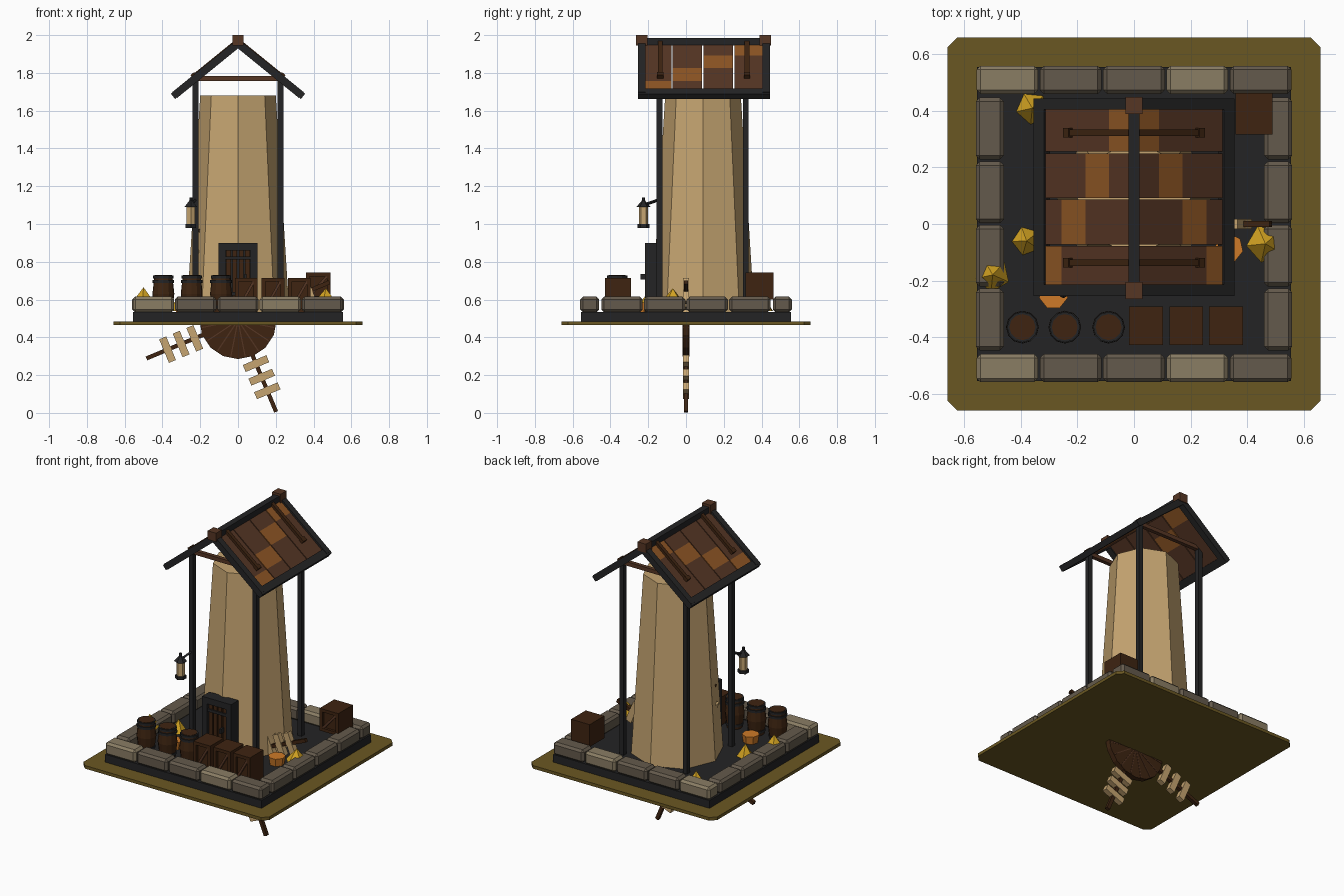
import bpy, bmesh, math
from mathutils import Matrix, Vector

if "Cube" in bpy.data.objects:
    bpy.data.objects.remove(bpy.data.objects["Cube"])

def material(name, r, g, b):
    lin = lambda c: ((c / 255 + 0.055) / 1.055) ** 2.4
    m = bpy.data.materials.new(name)
    m.diffuse_color = (lin(r), lin(g), lin(b), 1)
    m.use_nodes = True
    m.node_tree.nodes["Principled BSDF"].inputs["Base Color"].default_value = m.diffuse_color
    return m

GRASS = material("olive grass", 106, 87, 34)
STONE = material("grey stone", 100, 90, 76)
PALE = material("pale stone", 138, 125, 100)
IRON = material("dark iron", 36, 36, 37)
DARK = material("dark wood", 62, 36, 17)
BROWN = material("roof brown", 86, 54, 36)
RUST = material("roof orange", 142, 86, 36)
TAN = material("tan plaster", 198, 165, 113)
GOLD = material("gold", 212, 164, 34)
ORANGE = material("orange ore", 206, 122, 40)

def finish(name, bm, mat):
    me = bpy.data.meshes.new(name)
    bm.to_mesh(me)
    bm.free()
    me.materials.append(mat)
    ob = bpy.data.objects.new(name, me)
    bpy.context.collection.objects.link(ob)
    return ob

def box(name, c, size, mat, rot=0, bevel=0, vertical_only=False):
    """Box by centre and size, turned about the y axis."""
    bm = bmesh.new()
    bmesh.ops.create_cube(bm, size=1, matrix=Matrix.Diagonal((*size, 1)))
    if bevel:
        edges = [e for e in bm.edges if not vertical_only
                 or abs(e.verts[0].co.z - e.verts[1].co.z) > 1e-4]
        bmesh.ops.bevel(bm, geom=edges, offset=bevel, segments=1, affect='EDGES')
    bm.transform(Matrix.Translation(c) @ Matrix.Rotation(rot, 4, 'Y'))
    return finish(name, bm, mat)

def span(name, x, y, z, mat, **kw):
    """Box by its ranges on the three axes."""
    c = [(a + b) / 2 for a, b in (x, y, z)]
    return box(name, c, [b - a for a, b in (x, y, z)], mat, **kw)

def cone(name, c, z0, z1, r0, r1, n, mat, turn=0):
    bm = bmesh.new()
    bmesh.ops.create_cone(bm, cap_ends=True, segments=n, radius1=r0, radius2=r1, depth=z1 - z0,
                          matrix=Matrix.Translation((c[0], c[1], (z0 + z1) / 2)) @ Matrix.Rotation(turn, 4, 'Z'))
    return finish(name, bm, mat)

# Ground plate, slab and stone border
span("grass_plate", (-.66, .66), (-.66, .66), (.465, .485), GRASS, bevel=.035, vertical_only=True)
span("slab", (-.555, .555), (-.555, .555), (.485, .535), IRON)
for s in (-1, 1):
    for i in range(5):
        box("border_stone", (-.448 + .224 * i, s * .51, .574), (.218, .1, .082),
            PALE if i in (0, 3) else STONE, bevel=.014)
    for i in range(4):
        box("side_border_stone", (s * .51, -.338 + .2253 * i, .574), (.1, .218, .082), STONE, bevel=.014)

# Tapered octagonal tower
CY = .09
cone("tower", (0, CY), .53, 1.68, .272, .2, 8, TAN)

# Corner posts and tie beams
for y in (-.14, .317):
    for s in (-1, 1):
        box("post", (s * .225, y, 1.152), (.03, .03, 1.236), IRON)
    box("tie_beam", (0, y, 1.77), (.43, .025, .025), BROWN)

# Pitched roof
SLOPE = math.atan(.812)
def on_slope(name, s, x0, x1, y0, y1, ridge_z, thick, mat):
    x = (x0 + x1) / 2
    box(name, (s * x, (y0 + y1) / 2, ridge_z - .812 * x),
        ((x1 - x0) / math.cos(SLOPE), y1 - y0, thick), mat, rot=s * SLOPE)

rows = [(-.215, -.078), (-.072, .086), (.092, .25), (.256, .405)]
cuts = [0, .083, .165, .25, .32]
for s in (-1, 1):
    for r, (y0, y1) in enumerate(rows):
        for t in range(4):
            on_slope("roof_board", s, cuts[t], cuts[t + 1], y0, y1, 1.952, .02,
                     RUST if r + t == 3 else BROWN)
    for y in (-.235, .425):
        on_slope("gable_rafter", s, 0, .335, y - .02, y + .02, 1.955, .04, IRON)
    on_slope("eave_beam", s, .308, .344, -.255, .445, 1.955, .035, IRON)
    for y in (-.137, .323):
        on_slope("roof_batten", s, .01, .24, y - .012, y + .012, 1.97, .025, DARK)
        on_slope("batten_cap", s, .222, .242, y - .017, y + .017, 1.972, .032, DARK)
span("ridge_beam", (-.02, .02), (-.25, .44), (1.945, 1.985), IRON)
for y in (-.235, .42):
    box("ridge_end", (0, y, 1.972), (.06, .06, .056), BROWN)

# Door
for s in (-1, 1):
    box("door_jamb", (s * .085, -.18, .715), (.036, .074, .36), IRON)
box("door_lintel", (0, -.18, .88), (.206, .074, .04), IRON)
box("door_backing", (0, -.165, .70), (.14, .05, .33), IRON)
for i in range(4):
    box("door_board", (-.05 + .0333 * i, -.196, .70), (.025, .022, .32), DARK)
for z in (.63, .82):
    box("door_strap", (0, -.21, z), (.14, .01, .018), IRON)
box("door_handle", (.04, -.225, .72), (.012, .03, .03), IRON)

# Barrels
for x in (-.395, -.245, -.09):
    c = (x, -.365)
    cone("barrel_lower", c, .535, .63, .046, .058, 12, DARK)
    cone("barrel_upper", c, .63, .72, .058, .048, 12, DARK)
    for z, r in ((.56, .053), (.695, .057)):
        cone("barrel_hoop", c, z - .008, z + .008, r, r, 12, IRON)
    cone("barrel_rim", c, .712, .727, .054, .054, 12, IRON)
    cone("barrel_lid", c, .715, .729, .046, .046, 12, DARK)

# Crates with framed front
def crate(x, y, z0, z1, w):
    z, h = (z0 + z1) / 2, z1 - z0
    f = y - w / 2 - .008
    box("crate", (x, y, z), (w, w, h), DARK)
    for s in (-1, 1):
        box("crate_stile", (x + s * (w / 2 - .01), f, z), (.02, .016, h), DARK)
        box("crate_rail", (x, f, z + s * (h / 2 - .01)), (w - .04, .016, .02), DARK)
    box("crate_brace", (x, f, z), (math.hypot(w, h) - .05, .012, .014), BROWN, rot=-math.atan2(h - .04, w - .04))

for x in (.043, .185, .325):
    crate(x, -.352, .535, .715, .12)
crate(.425, .398, .6, .743, .132)

# Gold heaps and ore chunks
for x, y, r, z in ((.465, -.07, .068, .6), (-.5, -.18, .062, .605), (-.36, .41, .058, .56), (-.38, -.06, .052, .56)):
    cone("gold_heap", (x, y), z - .02, z + .06, r, 0, 5, GOLD, turn=x * 9)
for x, y in ((.335, -.085), (-.285, -.25)):
    cone("ore_chunk", (x, y), .535, .585, .045, .052, 7, ORANGE)

# Hanging lantern
L = (-.25, -.225)
cone("lantern_base", L, .98, 1.0, .033, .033, 6, IRON)
cone("lantern_glass", L, 1.0, 1.095, .025, .025, 6, TAN)
cone("lantern_cap", L, 1.09, 1.125, .038, .008, 6, IRON)
cone("lantern_ring", L, 1.12, 1.14, .009, .009, 6, IRON)
bm = bmesh.new()
a, b = Vector((-.25, -.225, 1.1)), Vector((-.225, -.145, 1.128))
bmesh.ops.create_cone(bm, cap_ends=True, segments=4, radius1=.008, radius2=.008, depth=(b - a).length,
                      matrix=Matrix.Translation((a + b) / 2) @ (b - a).to_track_quat('Z', 'Y').to_matrix().to_4x4())
finish("lantern_arm", bm, IRON)

# Wheel with four slatted arms, running through the ground plate
HUB = Vector((0, 0, .49))
bm = bmesh.new()
bmesh.ops.create_cone(bm, cap_ends=True, segments=16, radius1=.205, radius2=.205, depth=.034,
                      matrix=Matrix.Translation(HUB) @ Matrix.Rotation(math.pi / 2, 4, 'X'))
finish("wheel_disc", bm, DARK)
for i in range(8):
    box("wheel_spoke", HUB, (.39, .038, .006), BROWN, rot=math.pi * (i + .5) / 8)
for i in range(4):
    ang = math.radians(22.6 + 90 * i)
    d = Vector((math.cos(ang), 0, math.sin(ang)))
    box("wheel_arm", HUB + d * .3625, (.325, .022, .022), DARK, rot=-ang)
    for k in (.248, .326, .404):
        box("wheel_slat", HUB + d * k, (.04, .034, .135), TAN, rot=-ang)
